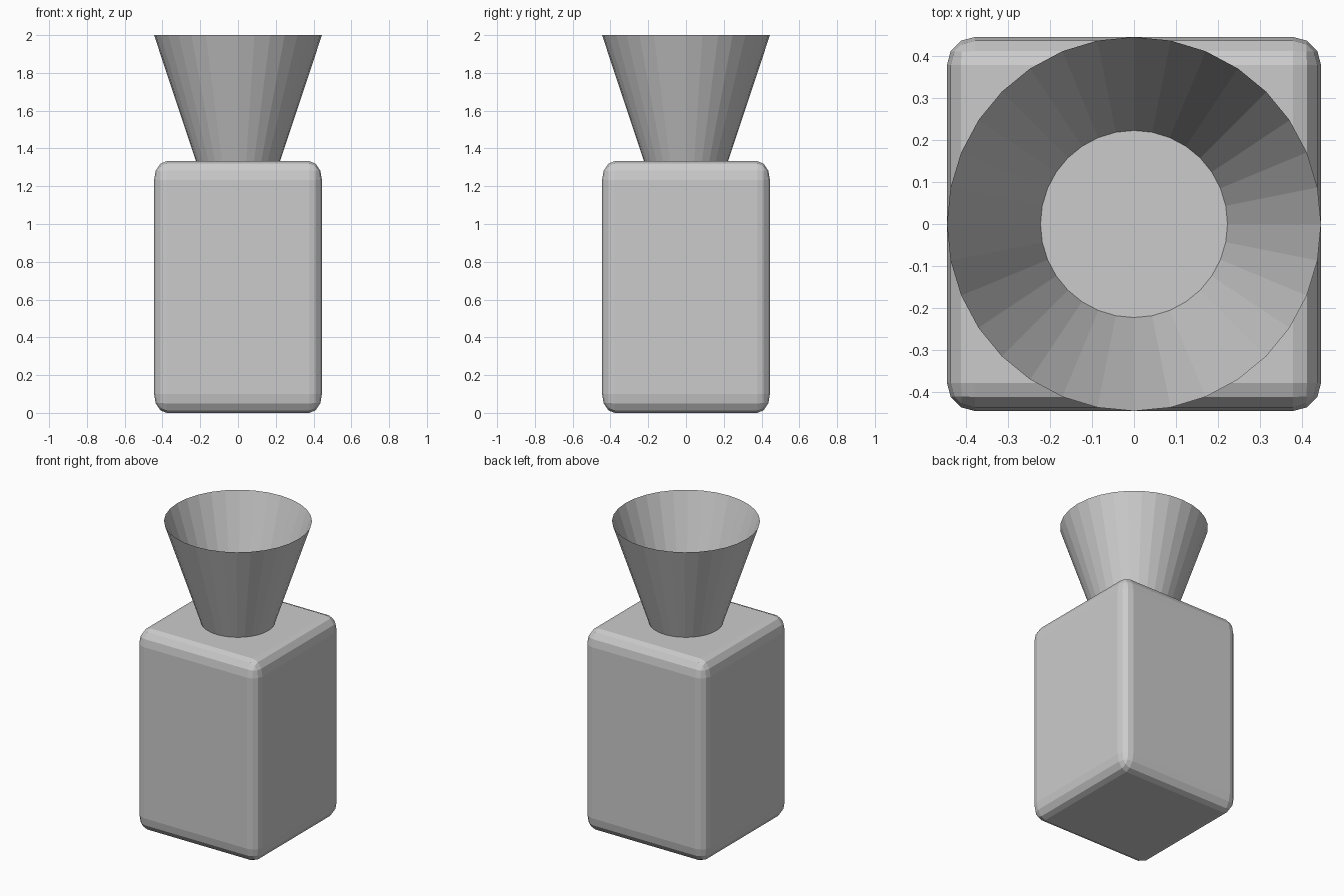
import bpy
import bmesh
from mathutils import Matrix

if "Cube" in bpy.data.objects:
    bpy.data.objects.remove(bpy.data.objects["Cube"], do_unlink=True)

WIDTH = 0.889
BODY_HEIGHT = 1.333
TOTAL_HEIGHT = 2.0

# Single light grey material
grey = bpy.data.materials.new("light grey")
grey.use_nodes = True
colour = (0.6, 0.6, 0.6, 1)
grey.diffuse_color = colour
grey.node_tree.nodes["Principled BSDF"].inputs["Base Color"].default_value = colour


def add_part(name, bm):
    mesh = bpy.data.meshes.new(name)
    bm.to_mesh(mesh)
    bm.free()
    mesh.materials.append(grey)
    obj = bpy.data.objects.new(name, mesh)
    bpy.context.collection.objects.link(obj)
    return obj


# Body: unit cube with rounded edges, then stretched to a tall block
bm = bmesh.new()
bmesh.ops.create_cube(bm, size=1)
bmesh.ops.bevel(bm, geom=bm.edges[:], offset=0.075, offset_type='OFFSET',
                segments=3, profile=0.5, affect='EDGES')
bmesh.ops.scale(bm, vec=(WIDTH, WIDTH, BODY_HEIGHT), verts=bm.verts)
bmesh.ops.translate(bm, vec=(0, 0, BODY_HEIGHT / 2), verts=bm.verts)
add_part("rounded_body", bm)

# Funnel: open, thin-walled cone widening upward from the body's top
funnel_height = TOTAL_HEIGHT - BODY_HEIGHT
bm = bmesh.new()
bmesh.ops.create_cone(bm, cap_ends=False, segments=32,
                      radius1=WIDTH / 4, radius2=WIDTH / 2, depth=funnel_height,
                      matrix=Matrix.Translation((0, 0, BODY_HEIGHT + funnel_height / 2)))
add_part("funnel", bm)
